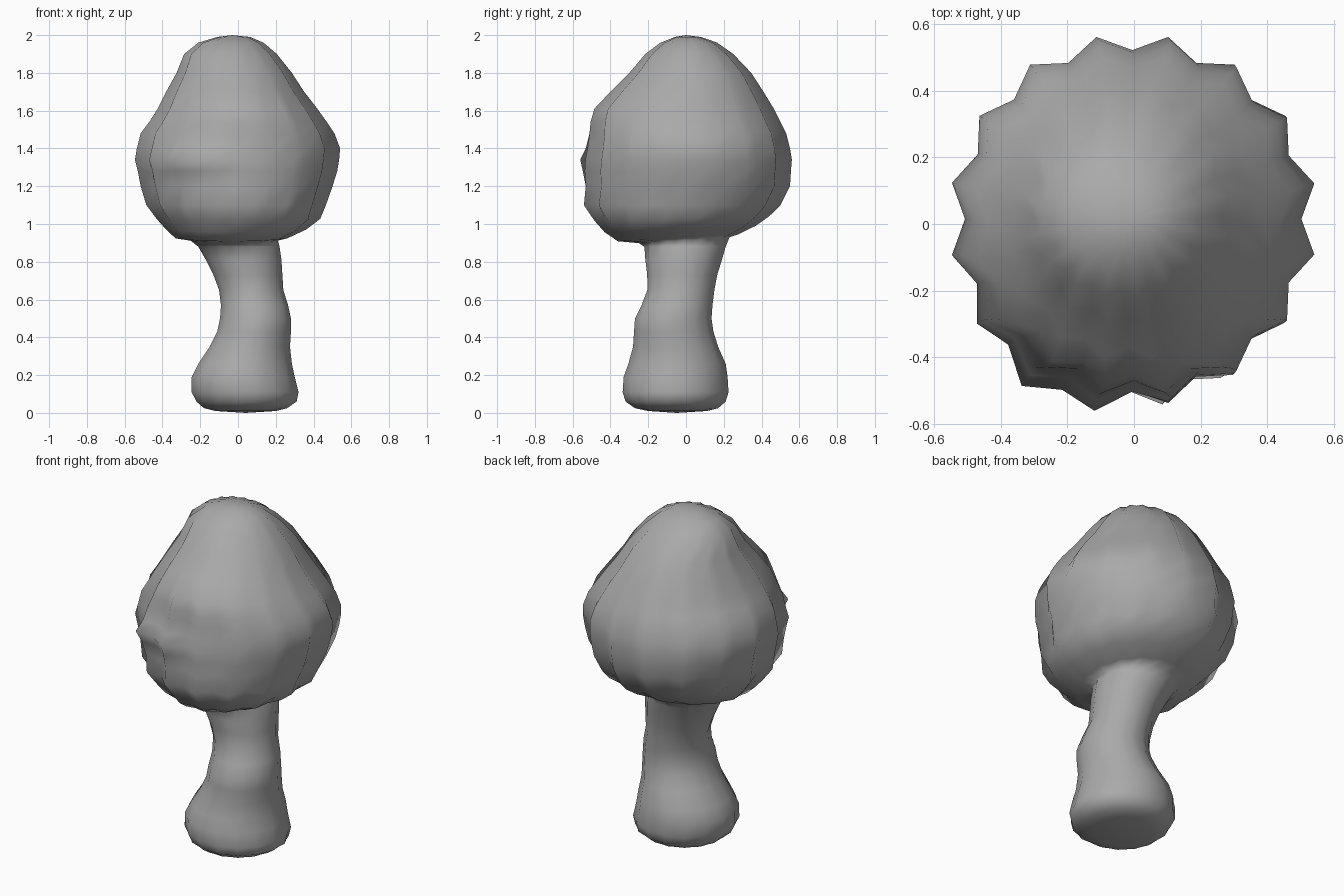
import bpy, bmesh, math

SEG = 32  # 16 ridges alternating with 16 valleys

# Rows of (z, xmin, xmax, ymin, ymax)
TRUNK = [
    (0.01, -0.12, 0.20, -0.20, 0.11),
    (0.025, -0.18, 0.26, -0.27, 0.17),
    (0.06, -0.22, 0.31, -0.32, 0.21),
    (0.11, -0.245, 0.32, -0.335, 0.225),
    (0.19, -0.245, 0.30, -0.33, 0.22),
    (0.26, -0.21, 0.285, -0.305, 0.21),
    (0.35, -0.15, 0.275, -0.28, 0.17),
    (0.43, -0.11, 0.28, -0.275, 0.145),
    (0.50, -0.095, 0.28, -0.27, 0.135),
    (0.57, -0.09, 0.265, -0.235, 0.14),
    (0.65, -0.10, 0.24, -0.205, 0.15),
    (0.73, -0.13, 0.235, -0.205, 0.165),
    (0.81, -0.17, 0.23, -0.215, 0.19),
    (0.88, -0.21, 0.22, -0.22, 0.21),
]
CROWN = [
    (0.915, -0.25, 0.21, -0.25, 0.23),
    (0.93, -0.33, 0.26, -0.36, 0.28),
    (0.975, -0.38, 0.36, -0.43, 0.37),
    (1.03, -0.43, 0.435, -0.485, 0.44),
    (1.10, -0.485, 0.465, -0.54, 0.50),
    (1.20, -0.515, 0.50, -0.53, 0.55),
    (1.28, -0.53, 0.525, -0.535, 0.555),
    (1.34, -0.545, 0.535, -0.53, 0.56),
    (1.40, -0.535, 0.54, -0.52, 0.55),
    (1.48, -0.515, 0.51, -0.51, 0.53),
    (1.54, -0.47, 0.47, -0.505, 0.50),
    (1.61, -0.425, 0.42, -0.485, 0.465),
    (1.70, -0.38, 0.35, -0.40, 0.41),
    (1.80, -0.325, 0.285, -0.30, 0.345),
    (1.90, -0.285, 0.205, -0.215, 0.25),
    (1.96, -0.21, 0.135, -0.135, 0.165),
    (1.99, -0.11, 0.065, -0.06, 0.08),
]

bm = bmesh.new()


def ring(row, valley, tilt=0.0, bump=0.0):
    """One fluted cross-section."""
    z, x0, x1, y0, y1 = row
    cx, cy = (x0 + x1) / 2, (y0 + y1) / 2
    rx, ry = (x1 - x0) / 1.96, (y1 - y0) / 1.96
    out = []
    for i in range(SEG):
        a = 2 * math.pi * i / SEG
        f = 1.0 if i % 2 else valley
        # local swelling on the front left
        da = (math.degrees(a) - 243) / 22
        f += bump * math.exp(-da * da - ((z - 1.34) / 0.06) ** 2)
        y = cy + ry * f * math.sin(a)
        out.append(bm.verts.new((cx + rx * f * math.cos(a), y, z + tilt * y)))
    return out


def cap(loop, tip):
    v = bm.verts.new(tip)
    for i in range(SEG):
        bm.faces.new((loop[i], loop[(i + 1) % SEG], v))


# Trunk and crown form one continuous skin with a soft fillet at the neck
rings = [ring(r, 0.97) for r in TRUNK]
for r in CROWN:
    low = max(0.0, (1.1 - r[0]) / 0.2)
    rings.append(ring(r, 0.91 + 0.05 * min(1, low), 0.07 * min(1, low), 0.09))
for lo, hi in zip(rings, rings[1:]):
    for i in range(SEG):
        j = (i + 1) % SEG
        bm.faces.new((lo[i], lo[j], hi[j], hi[i]))
cap(rings[0], (0.04, -0.05, 0.0))
cap(rings[-1], (-0.03, 0.0, 2.0))

bmesh.ops.recalc_face_normals(bm, faces=bm.faces)
for f in bm.faces:
    f.smooth = True
mesh = bpy.data.meshes.new("tree")
bm.to_mesh(mesh)
bm.free()
tree = bpy.data.objects.new("tree_trunk_and_crown", mesh)
bpy.context.collection.objects.link(tree)

# Dark grey surface
mat = bpy.data.materials.new("dark_grey")
mat.diffuse_color = (0.4, 0.4, 0.4, 1)
mesh.materials.append(mat)
